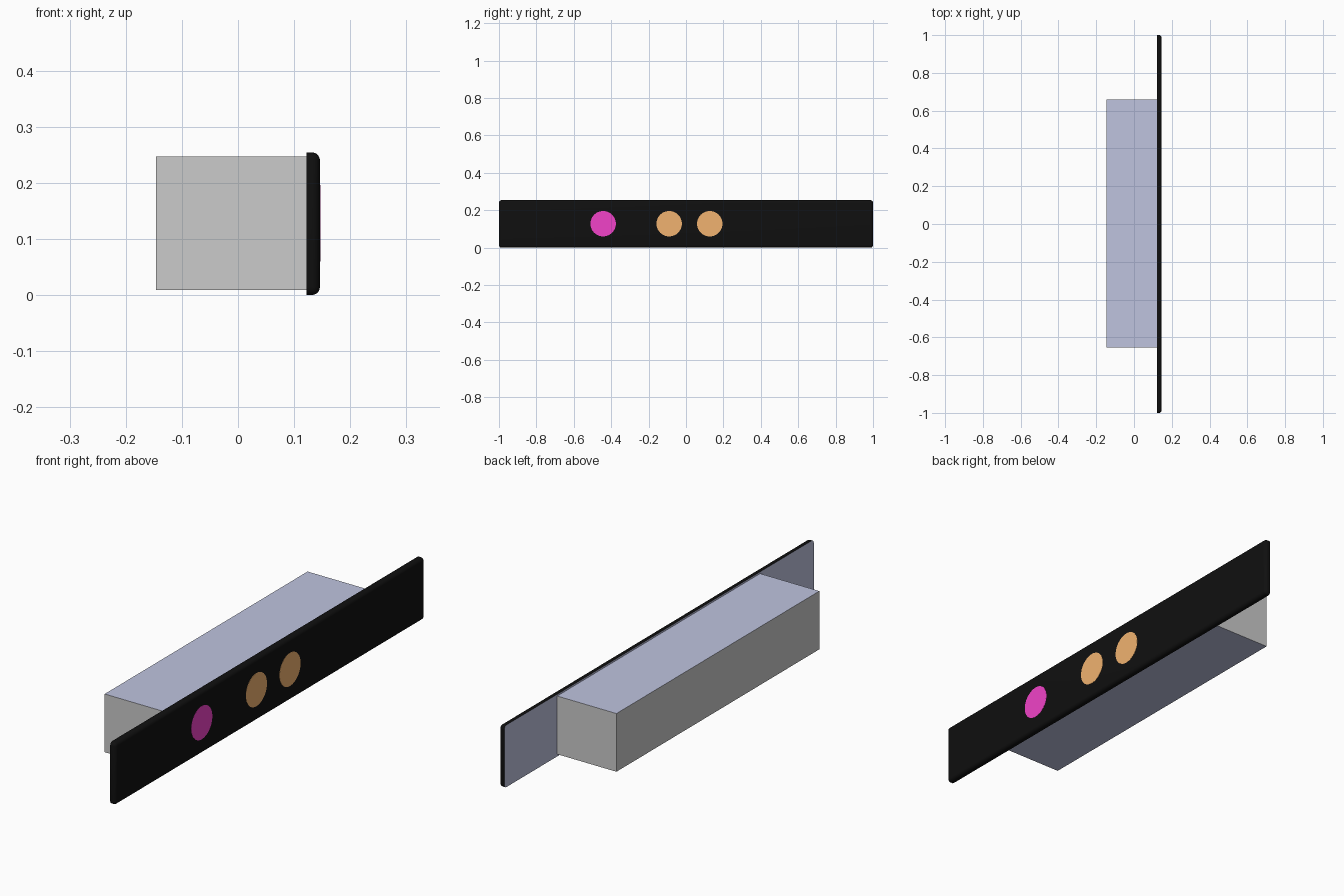
import bpy, bmesh, math
from mathutils import Matrix, Vector

if "Cube" in bpy.data.objects:
    bpy.data.objects.remove(bpy.data.objects["Cube"])


def material(name, rgb):
    m = bpy.data.materials.new(name)
    m.diffuse_color = (*rgb, 1)
    m.use_nodes = True
    m.node_tree.nodes["Principled BSDF"].inputs["Base Color"].default_value = m.diffuse_color
    return m


GREY = material("grey", (0.8, 0.8, 0.8))
BLUE_GREY = material("blue_grey", (0.52, 0.55, 0.74))
BLACK = material("black", (0.005, 0.005, 0.005))
TAN = material("tan", (0.88, 0.45, 0.16))
MAGENTA = material("magenta", (0.88, 0.055, 0.58))


def finish(bm, name, mats):
    mesh = bpy.data.meshes.new(name)
    bm.to_mesh(mesh)
    bm.free()
    for m in mats:
        mesh.materials.append(m)
    ob = bpy.data.objects.new(name, mesh)
    bpy.context.collection.objects.link(ob)
    return ob


def box(lo, hi):
    lo, hi = Vector(lo), Vector(hi)
    bm = bmesh.new()
    bmesh.ops.create_cube(bm, size=1, matrix=Matrix.Translation((lo + hi) / 2)
                          @ Matrix.Diagonal((*(hi - lo), 1)))
    bm.normal_update()
    return bm


# Housing: grey sides, blue-grey top and bottom
bm = box((-0.146, -0.653, 0.009), (0.123, 0.658, 0.247))
for f in bm.faces:
    f.material_index = int(abs(f.normal.z) > 0.9)
finish(bm, "housing", [GREY, BLUE_GREY])

# Front panel: all edges rounded except those around the flat back
BACK, FRONT = 0.122, 0.146
bm = box((BACK, -1, 0), (FRONT, 1, 0.254))
edges = [e for e in bm.edges if any(v.co.x > 0.13 for v in e.verts)]
bmesh.ops.bevel(bm, geom=edges, offset=0.014, segments=5, profile=0.5,
                affect='EDGES', clamp_overlap=True)
bm.normal_update()
for f in bm.faces:
    f.material_index = int(f.normal.x < -0.9)
    f.smooth = True
panel = finish(bm, "front_panel", [BLACK, BLUE_GREY])
bpy.context.view_layer.objects.active = panel
panel.select_set(True)
bpy.ops.object.shade_smooth_by_angle(angle=math.radians(35))

# Round lenses set almost flush in the panel
for name, y, mat in (("left_lens", -0.443, MAGENTA),
                     ("middle_lens", -0.09, TAN),
                     ("right_lens", 0.127, TAN)):
    bm = bmesh.new()
    bmesh.ops.create_cone(bm, cap_ends=True, segments=48, radius1=0.068,
                          radius2=0.068, depth=0.004,
                          matrix=Matrix.Translation((FRONT - 0.0014, y, 0.128))
                          @ Matrix.Rotation(math.pi / 2, 4, 'Y'))
    finish(bm, name, [mat])
